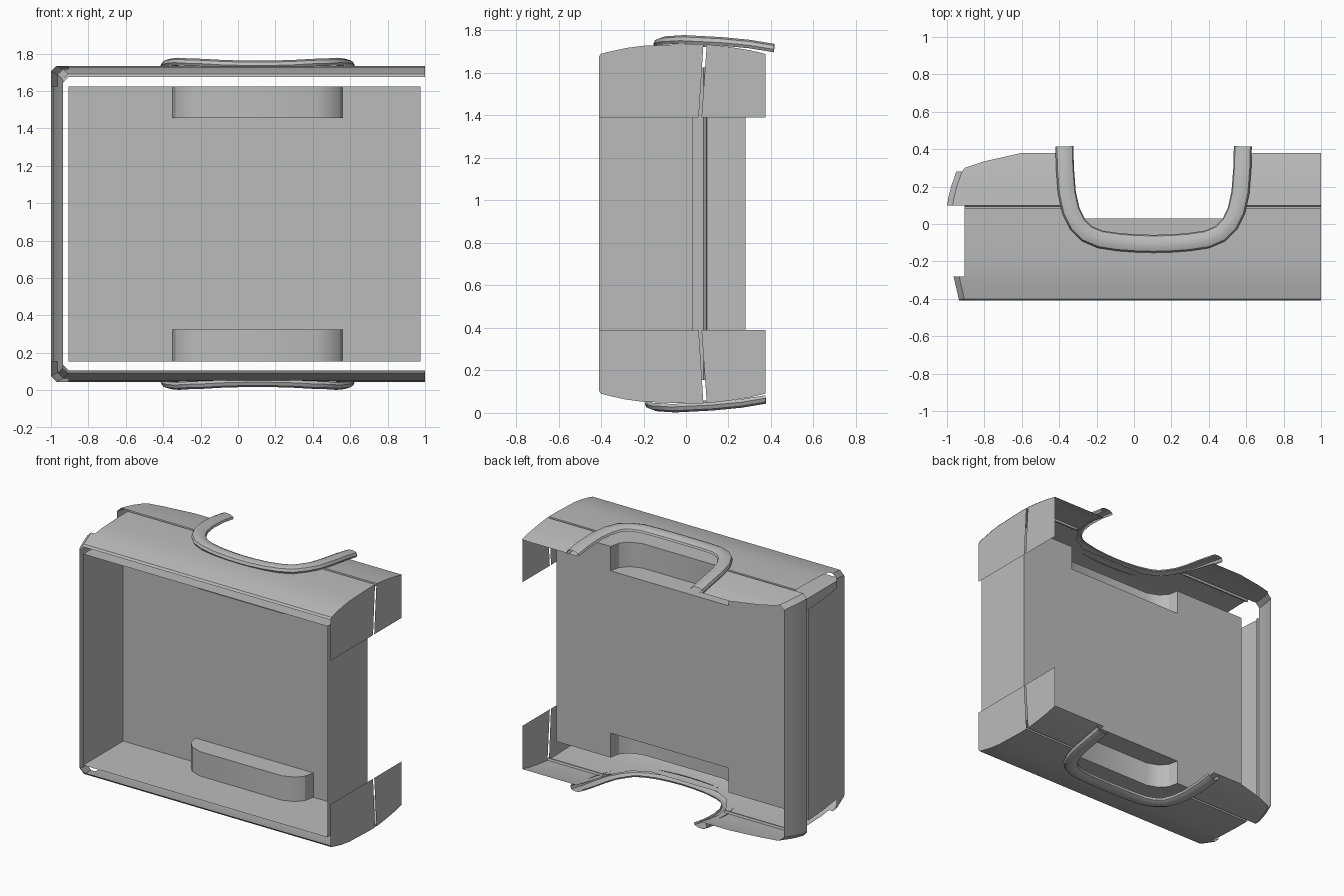
import bpy, bmesh
from mathutils import Vector

old = bpy.data.objects.get("Cube")
if old:
    bpy.data.objects.remove(old, do_unlink=True)

grey = bpy.data.materials.new("plain grey")
grey.use_nodes = True
grey.diffuse_color = (0.5, 0.5, 0.5, 1)
grey.node_tree.nodes["Principled BSDF"].inputs["Base Color"].default_value = (0.5, 0.5, 0.5, 1)

MID_Z, HALF_Z = 0.89, 0.845
BOX_X0, BOX_X1, BOX_HALF = -0.905, 0.975, 0.735
FRONT, BACK = -0.41, 0.03
HANDLE_X = 0.105
LOWER_SHIFT = -0.04


def add_part(name, faces, smooth=False):
    """Makes one object from a list of faces, each a list of points."""
    bm = bmesh.new()
    for pts in faces:
        bm.faces.new([bm.verts.new(p) for p in pts])
    bmesh.ops.remove_doubles(bm, verts=bm.verts, dist=0.0005)
    bmesh.ops.dissolve_degenerate(bm, dist=0.0005, edges=bm.edges)
    bmesh.ops.recalc_face_normals(bm, faces=bm.faces)
    mesh = bpy.data.meshes.new(name)
    bm.to_mesh(mesh)
    bm.free()
    mesh.materials.append(grey)
    obj = bpy.data.objects.new(name, mesh)
    bpy.context.collection.objects.link(obj)
    if smooth:
        bpy.ops.object.select_all(action="DESELECT")
        obj.select_set(True)
        bpy.context.view_layer.objects.active = obj
        bpy.ops.object.shade_smooth_by_angle(angle=0.5)
    return obj


def strip(points_a, points_b):
    """Quads between two equally long rows of points."""
    return [[points_a[i], points_a[i + 1], points_b[i + 1], points_b[i]]
            for i in range(len(points_a) - 1)]


def lerp_table(table, key):
    """Linear lookup in a table of (key, value)."""
    if key <= table[0][0]:
        return table[0][1]
    for (a, va), (b, vb) in zip(table, table[1:]):
        if key <= b:
            return va + (vb - va) * (key - a) / (b - a)
    return table[-1][1]


# Domed shell: how far the top and the left wall are inset along the depth
TOP_INSET = [(-0.41, 0.06), (-0.4, 0.045), (-0.3, 0.02), (-0.2, 0.007), (0, 0),
             (0.1, 0), (0.2, 0.012), (0.3, 0.028), (0.38, 0.047)]
LEFT_INSET = [(-0.41, 0.065), (-0.28, 0.035), (-0.1, 0.012), (0.08, 0),
              (0.1, 0), (0.18, 0.015), (0.28, 0.05)]
ROWS = [-0.41, -0.4, -0.35, -0.28, -0.2, -0.1, 0, 0.082, 0.084, 0.094, 0.098,
        0.15, 0.2, 0.25, 0.3, 0.34, 0.38]


def groove(y):
    return 0.014 if 0.083 < y < 0.096 else 0


def shell_point(kind, x, side, y):
    top = HALF_Z - lerp_table(TOP_INSET, y) - groove(y)
    left = -1 + lerp_table(LEFT_INSET, y) + groove(y)
    if kind == "corner":
        x = left + 0.03
    elif kind == "bevel":
        x, top = left, top - 0.03
    elif kind == "wall":
        x, top = left, BOX_HALF
    return Vector((x, y, MID_Z + side * top))


# Columns run along the top from right to left; depth limit follows the grip opening
OPENING = [(-0.37, 0.38), (-0.365, 0.2), (-0.33, 0.07), (-0.26, -0.03), (-0.15, -0.085)]


def shell_columns(side):
    shift = LOWER_SHIFT if side < 0 else 0
    u = [(x, y if y > 0.3 else y + shift) for x, y in OPENING]
    cols = [("flat", 1.0, 0.38)]
    cols += [("flat", 2 * HANDLE_X - x, y) for x, y in u]
    cols += [("flat", x, y) for x, y in reversed(u)]
    cols += [("flat", -0.6, 0.38), ("flat", -0.8, 0.335), ("flat", BOX_X0, 0.3)]
    cols += [(k, 0, 0.28) for k in ("corner", "bevel", "wall")]
    return [(k, x, side, limit) for k, x, limit in cols]


columns = shell_columns(1) + shell_columns(-1)[::-1]
shell = []
for a, b in zip(columns, columns[1:]):
    in_corner = "corner" in (a[0], b[0]) or "bevel" in (a[0], b[0])
    for y0, y1 in zip(ROWS, ROWS[1:]):
        if in_corner and y0 >= -0.28 and y1 < 0.1:
            continue  # open corner of the front half
        quad = []
        for c, y in ((a, y0), (a, y1), (b, y1), (b, y0)):
            p = shell_point(c[0], c[1], c[2], min(y, c[3]))
            if not any((p - q).length < 0.0005 for q in quad):
                quad.append(p)
        if len(quad) > 2:
            shell.append(quad)
add_part("outer_shell", shell, smooth=True)

# Right corner plates, split by a slanted gap
for side, label in ((1, "upper"), (-1, "lower")):
    def plate(rows, gap_y, front_half):
        edge = [Vector((0.998, y, MID_Z + side * (HALF_Z - lerp_table(TOP_INSET, y)))) for y in rows]
        z = MID_Z + side * 0.5
        low = [Vector((0.998, y, z)) for y in ((gap_y, FRONT) if front_half else (0.375, gap_y))]
        return [edge + low]
    add_part(label + "_front_corner_plate",
             plate([y for y in ROWS if y < 0.083], 0.06, True))
    add_part(label + "_back_corner_plate",
             plate([y for y in ROWS if 0.097 < y < 0.37] + [0.375], 0.073, False))

# Inner tray: side walls, notched back panel, floor and ceiling
Z0, Z1 = MID_Z - BOX_HALF, MID_Z + BOX_HALF
for name, x in (("tray_left_wall", BOX_X0), ("tray_right_wall", BOX_X1)):
    add_part(name, [[(x, FRONT, Z0), (x, BACK, Z0), (x, BACK, Z1), (x, FRONT, Z1)]])

half_recess = [(-0.35, BACK), (-0.335, -0.04), (-0.29, -0.09), (-0.21, -0.12)]
recess = half_recess + [(2 * HANDLE_X - x, y) for x, y in reversed(half_recess)]
R0, R1 = recess[0][0], recess[-1][0]
RECESS_Z = 0.565

panel = []
for side in (1, -1):
    zs = (MID_Z + side * BOX_HALF, MID_Z + side * RECESS_Z)
    half = [(BOX_X0, zs[0]), (R0, zs[0]), (R0, zs[1]), (R1, zs[1]), (R1, zs[0]), (BOX_X1, zs[0])]
    panel += half if side > 0 else half[::-1]
add_part("tray_back_panel", [[(x, BACK, z) for x, z in panel]])

for side, label in ((1, "upper"), (-1, "lower")):
    z_out, z_in = MID_Z + side * BOX_HALF, MID_Z + side * RECESS_Z
    outline = [(BOX_X0, FRONT), (BOX_X0, BACK)] + recess + [(BOX_X1, BACK), (BOX_X1, FRONT)]
    add_part(label + "_tray_wall", [[(x, y, z_out) for x, y in outline]])
    # Hand recess: curved wall and flat shelf
    outer = [Vector((x, y, z_out)) for x, y in recess]
    inner = [Vector((x, y, z_in)) for x, y in recess]
    add_part(label + "_hand_recess", strip(outer, inner) + [inner], smooth=True)

# Handles: an arched strip swept along a U
HALF_U = [(-0.37, 0.415), (-0.367, 0.3), (-0.357, 0.17), (-0.335, 0.07), (-0.3, 0.0),
          (-0.25, -0.05), (-0.18, -0.08), (-0.08, -0.095), (0.02, -0.102)]
HEIGHT = [(-0.105, 0.872), (-0.08, 0.882), (0, 0.888), (0.2, 0.877), (0.3, 0.866), (0.415, 0.847)]
SECTION = [(-0.042, -0.04), (-0.05, -0.026), (-0.042, -0.008), (-0.02, 0),
           (0.015, -0.002), (0.04, -0.014), (0.046, -0.028)]
path = HALF_U + [(HANDLE_X, -0.104)] + [(2 * HANDLE_X - x, y) for x, y in reversed(HALF_U)]
for side, label in ((1, "upper"), (-1, "lower")):
    rings = []
    for i, (x, y) in enumerate(path):
        before, after = path[max(i - 1, 0)], path[min(i + 1, len(path) - 1)]
        t = Vector((after[0] - before[0], after[1] - before[1])).normalized()
        n = Vector((-t.y, t.x))  # points into the U
        shift = LOWER_SHIFT if side < 0 else 0
        top = lerp_table(HEIGHT, y)
        rings.append([Vector((x + n.x * w, y + n.y * w + shift, MID_Z + side * (top + h)))
                      for w, h in SECTION])
    faces = [f for a, b in zip(rings, rings[1:]) for f in strip(a, b)]
    add_part(label + "_handle", faces, smooth=True)
